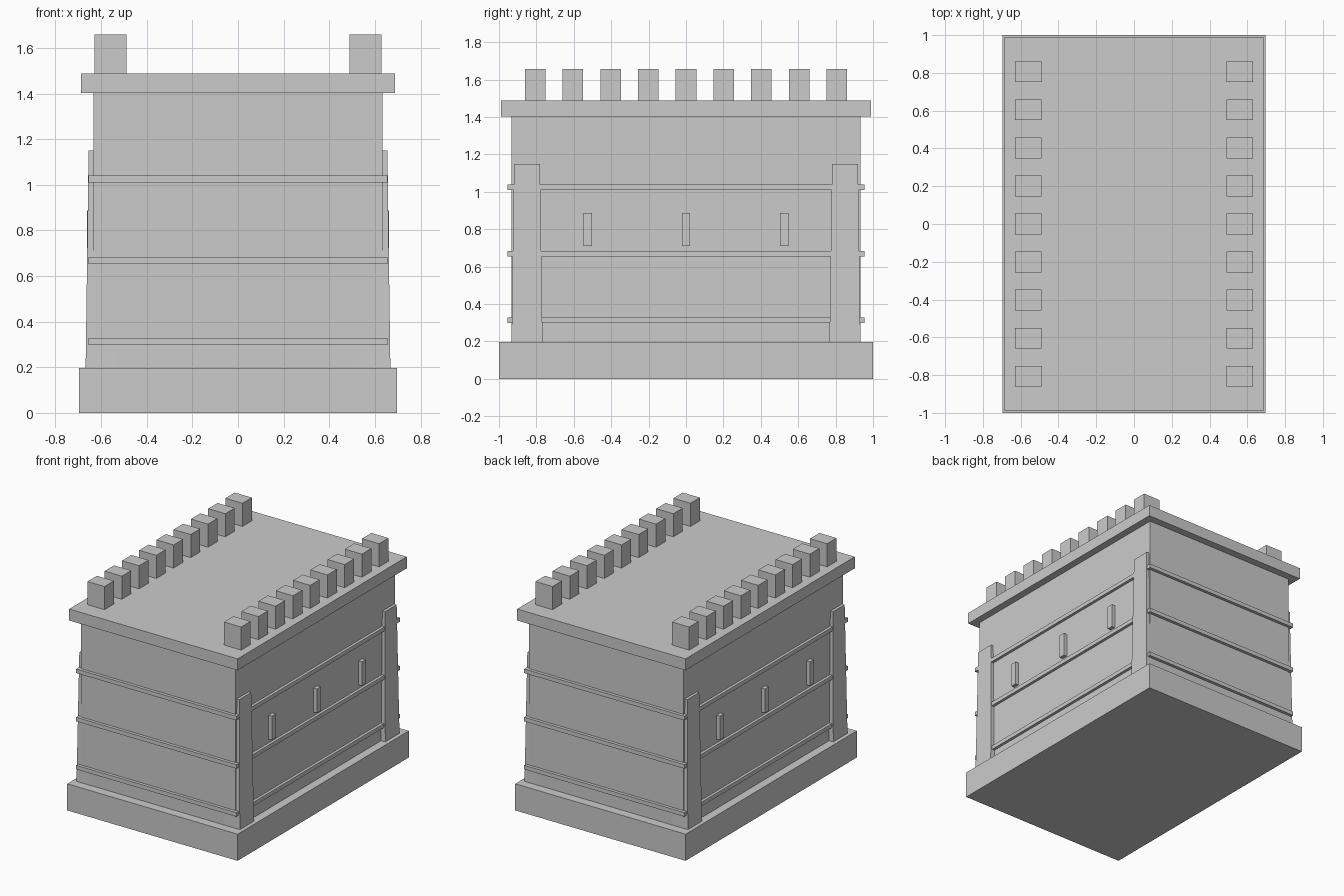
import bpy, bmesh

if "Cube" in bpy.data.objects:
    bpy.data.objects.remove(bpy.data.objects["Cube"])


def tapered_box(name, center, bottom, top, z0, z1):
    """Box with separate bottom and top half sizes."""
    cx, cy = center
    bm = bmesh.new()
    rings = []
    for (hx, hy), z in ((bottom, z0), (top, z1)):
        rings.append([bm.verts.new((cx + sx * hx, cy + sy * hy, z))
                      for sx, sy in ((-1, -1), (1, -1), (1, 1), (-1, 1))])
    lo, hi = rings
    bm.faces.new(lo[::-1])
    bm.faces.new(hi)
    for i in range(4):
        j = (i + 1) % 4
        bm.faces.new((lo[i], lo[j], hi[j], hi[i]))
    mesh = bpy.data.meshes.new(name)
    bm.to_mesh(mesh)
    bm.free()
    obj = bpy.data.objects.new(name, mesh)
    bpy.context.collection.objects.link(obj)
    return obj


def box(name, center, half, z0, z1):
    return tapered_box(name, center, half, half, z0, z1)


# Main masses: plinth, body and roof slab
box("plinth", (0, 0), (0.697, 1.0), 0, 0.197)
box("body", (0, 0), (0.634, 0.932), 0.197, 1.402)
box("roof_slab", (0, 0), (0.689, 0.988), 1.402, 1.487)

# Horizontal string courses
for z in (0.313, 0.668, 1.025):
    box("string_course", (0, 0), (0.655, 0.955), z - 0.015, z + 0.015)

for side in (-1, 1):
    # Tapered corner buttresses
    for end in (-1, 1):
        tapered_box("buttress", (side * 0.60, end * 0.85),
                    (0.068, 0.083), (0.055, 0.069), 0.197, 1.15)
    # Raised window slits
    for y in (-0.525, 0, 0.525):
        box("window_slit", (side * 0.63, y), (0.032, 0.0225), 0.71, 0.888)
    # Roof merlons
    for i in range(9):
        box("merlon", (side * 0.559, (i - 4) * 0.2015),
            (0.07, 0.055), 1.487, 1.658)
